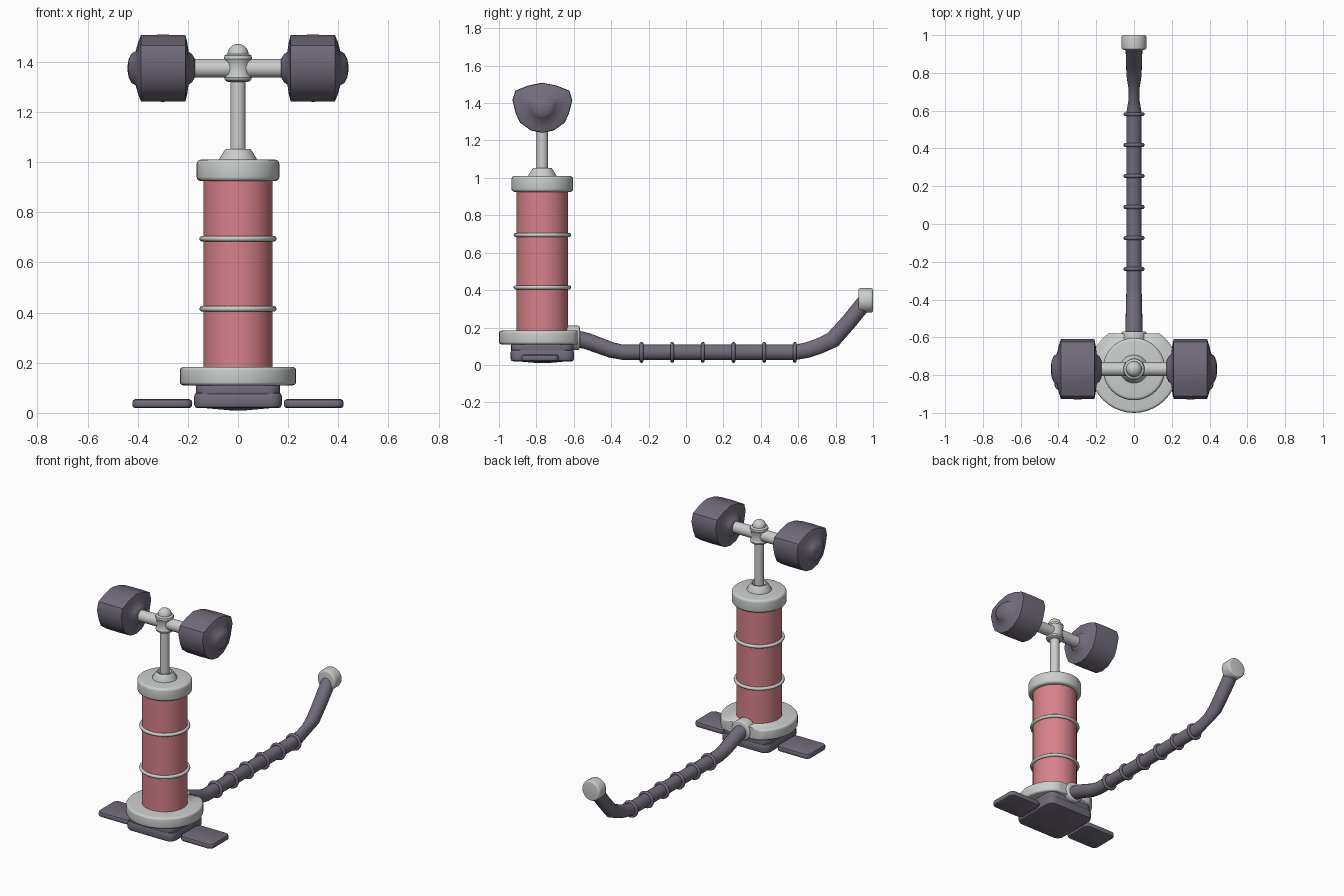
import bpy, bmesh, math
from mathutils import Vector

if "Cube" in bpy.data.objects:
    bpy.data.objects.remove(bpy.data.objects["Cube"])

CY = -0.768   # axis of the pump body
BAR_Z = 1.375  # height of the handle bar


def material(name, rgb):
    m = bpy.data.materials.new(name)
    m.use_nodes = True
    color = (*rgb, 1)
    m.diffuse_color = color
    m.node_tree.nodes["Principled BSDF"].inputs["Base Color"].default_value = color
    return m


RED = material("soft red", (0.68, 0.22, 0.25))
GREY = material("light grey", (0.6, 0.61, 0.61))
DARK = material("dark purple grey", (0.17, 0.15, 0.2))


def finish(name, bm, mat, angle=35):
    bmesh.ops.recalc_face_normals(bm, faces=bm.faces)
    mesh = bpy.data.meshes.new(name)
    bm.to_mesh(mesh)
    bm.free()
    mesh.materials.append(mat)
    ob = bpy.data.objects.new(name, mesh)
    bpy.context.collection.objects.link(ob)
    bpy.ops.object.select_all(action='DESELECT')
    ob.select_set(True)
    bpy.context.view_layer.objects.active = ob
    bpy.ops.object.shade_smooth_by_angle(angle=math.radians(angle))
    return ob


def loft(name, rings, mat, angle=35):
    """Skin a list of equal-length closed point rings and cap both ends."""
    bm = bmesh.new()
    loops = [[bm.verts.new(p) for p in ring] for ring in rings]
    n = len(loops[0])
    for a, b in zip(loops, loops[1:]):
        for i in range(n):
            j = (i + 1) % n
            bm.faces.new((a[i], a[j], b[j], b[i]))
    bm.faces.new(loops[0])
    bm.faces.new(loops[-1])
    return finish(name, bm, mat, angle)


def circle(center, u, v, n=32):
    c, u, v = Vector(center), Vector(u), Vector(v)
    angles = [math.tau * i / n for i in range(n)]
    return [c + u * math.cos(a) + v * math.sin(a) for a in angles]


def turned(name, profile, mat, origin=(0, CY, 0), axis='Z', n=40, angle=35):
    """Turn a (radius, height) profile around an axis."""
    u, v, w = {'Z': ((1, 0, 0), (0, 1, 0), (0, 0, 1)),
               'Y': ((1, 0, 0), (0, 0, 1), (0, 1, 0)),
               'X': ((0, 1, 0), (0, 0, 1), (1, 0, 0))}[axis]
    rings = [circle(Vector(origin) + Vector(w) * h, Vector(u) * r, Vector(v) * r, n)
             for r, h in profile]
    return loft(name, rings, mat, angle)


def rounded(r, lo, hi, b):
    """Profile of a disc with rounded rims."""
    arc = [(r - b + b * math.sin(t), b - b * math.cos(t))
           for t in (math.pi / 8 * k for k in range(5))]
    return [(x, lo + h) for x, h in arc] + [(x, hi - h) for x, h in reversed(arc)]


def torus(name, center, major, minor, axis, mat):
    ring = bpy.ops.mesh.primitive_torus_add(
        location=center, major_radius=major, minor_radius=minor,
        major_segments=32, minor_segments=10,
        rotation=(math.pi / 2 if axis == 'Y' else 0, 0, 0))
    ob = bpy.context.object
    ob.name = name
    ob.data.materials.append(mat)
    bpy.ops.object.shade_smooth()


def plate(name, center, size, corner, edge, mat):
    """Box with rounded corners in plan and softened rims."""
    bm = bmesh.new()
    bmesh.ops.create_cube(bm, size=1)
    for v in bm.verts:
        v.co = Vector(center) + Vector(a * b for a, b in zip(v.co, size))
    upright = [e for e in bm.edges if abs(e.verts[0].co.z - e.verts[1].co.z) > 0.001]
    bmesh.ops.bevel(bm, geom=upright, offset=corner, segments=4, profile=0.5, affect='EDGES')
    rims = [e for e in bm.edges if abs(e.verts[0].co.z - e.verts[1].co.z) < 0.001]
    bmesh.ops.bevel(bm, geom=rims, offset=edge, segments=2, profile=0.5, affect='EDGES')
    return finish(name, bm, mat)


# Barrel with its rings, top cap and collar
turned("barrel", [(0.138, 0.15), (0.138, 0.95)], RED)
for i, z in enumerate((0.415, 0.695)):
    torus(f"barrel_ring_{i + 1}", (0, CY, z), 0.143, 0.011, 'Z', GREY)
turned("top_cap", rounded(0.165, 0.925, 1.01, 0.017), GREY)
turned("collar", [(0.076, 1.0), (0.074, 1.015), (0.055, 1.045), (0.05, 1.052),
                  (0.042, 1.052), (0.032, 1.03)], GREY)

# Base disc, cut flat where the hose leaves
base = turned("base_disc", rounded(0.232, 0.11, 0.183, 0.014), GREY)
for v in base.data.vertices:
    v.co.y = min(v.co.y, -0.58)

# Foot block and the two foot pedals
plate("foot_block_top", (0, CY, 0.092), (0.335, 0.335, 0.04), 0.05, 0.006, DARK)
plate("foot_block", (0, CY, 0.05), (0.35, 0.34, 0.062), 0.045, 0.014, DARK)
turned("foot_sole", [(0.03, 0.01), (0.15, 0.021), (0.15, 0.03)], DARK, n=4)
for side, name in ((1, "left_pedal"), (-1, "right_pedal")):
    plate(name, (side * 0.302, CY - 0.012, 0.037), (0.238, 0.2, 0.036), 0.03, 0.012, DARK)

# Rod, hub, knob and cross bar
turned("rod", [(0.03, 1.02), (0.03, 1.37)], GREY, n=24)
turned("hub", [(0.04, 1.32), (0.052, 1.327), (0.055, 1.337), (0.049, 1.35), (0.049, 1.4),
               (0.056, 1.412), (0.054, 1.425), (0.04, 1.433)], GREY, n=32)
turned("knob", [(0.042 * math.cos(t), 1.43 + 0.042 * math.sin(t))
                for t in (math.pi / 2 * k / 6.2 for k in range(-1, 7))], GREY, n=24)
turned("cross_bar", [(0.037, -0.22), (0.037, 0.22)], GREY, (0, CY, BAR_Z), 'X', 24)

# Handle grips: one faceted section swelling and shrinking along the bar
half = [(0, 0.132), (0.075, 0.117), (0.142, 0.09), (0.158, 0.04),
        (0.14, -0.03), (0.118, -0.078), (0.06, -0.12)]
section = half + [(0, -0.132)] + [(-y, z) for y, z in reversed(half[1:])]
steps = [(0.172, 0.28), (0.183, 0.42), (0.197, 0.5), (0.203, 0.8), (0.21, 1), (0.3, 1.015),
         (0.387, 1), (0.398, 0.8), (0.408, 0.52), (0.425, 0.44), (0.436, 0.28), (0.44, 0.1)]
for side, name in ((1, "left_grip"), (-1, "right_grip")):
    loft(name, [[(side * x, CY + y * s, BAR_Z + z * s) for y, z in section]
                for x, s in steps], DARK, 50)

# Hose: path points are (y, z, half width, half height)
path = [(-0.6, 0.142, 0.045, 0.046), (-0.53, 0.128, 0.045, 0.044), (-0.4, 0.08, 0.042, 0.042),
        (-0.34, 0.068, 0.04, 0.041), (0.59, 0.068, 0.04, 0.041), (0.65, 0.08, 0.03, 0.042),
        (0.71, 0.1, 0.028, 0.042), (0.785, 0.135, 0.04, 0.045), (0.87, 0.23, 0.043, 0.043),
        (0.955, 0.335, 0.045, 0.043)]
rings = []
for i, (y, z, w, h) in enumerate(path):
    a, b = path[max(i - 1, 0)], path[min(i + 1, len(path) - 1)]
    along = Vector((0, b[0] - a[0], b[1] - a[1])).normalized()
    rings.append(circle((0, y, z), (w, 0, 0), along.cross(Vector((1, 0, 0))) * h, 20))
loft("hose", rings, DARK, 50)
for i in range(6):
    torus(f"hose_ring_{i + 1}", (0, -0.238 + 0.164 * i, 0.067), 0.046, 0.01, 'Y', DARK)

# Hose fittings
turned("hose_socket", rounded(0.066, -0.64, -0.568, 0.012), GREY, (0, 0, 0.145), 'Y', 28)
turned("hose_nozzle", rounded(0.066, 0.922, 1.0, 0.012), GREY, (0, 0, 0.345), 'Y', 28)
